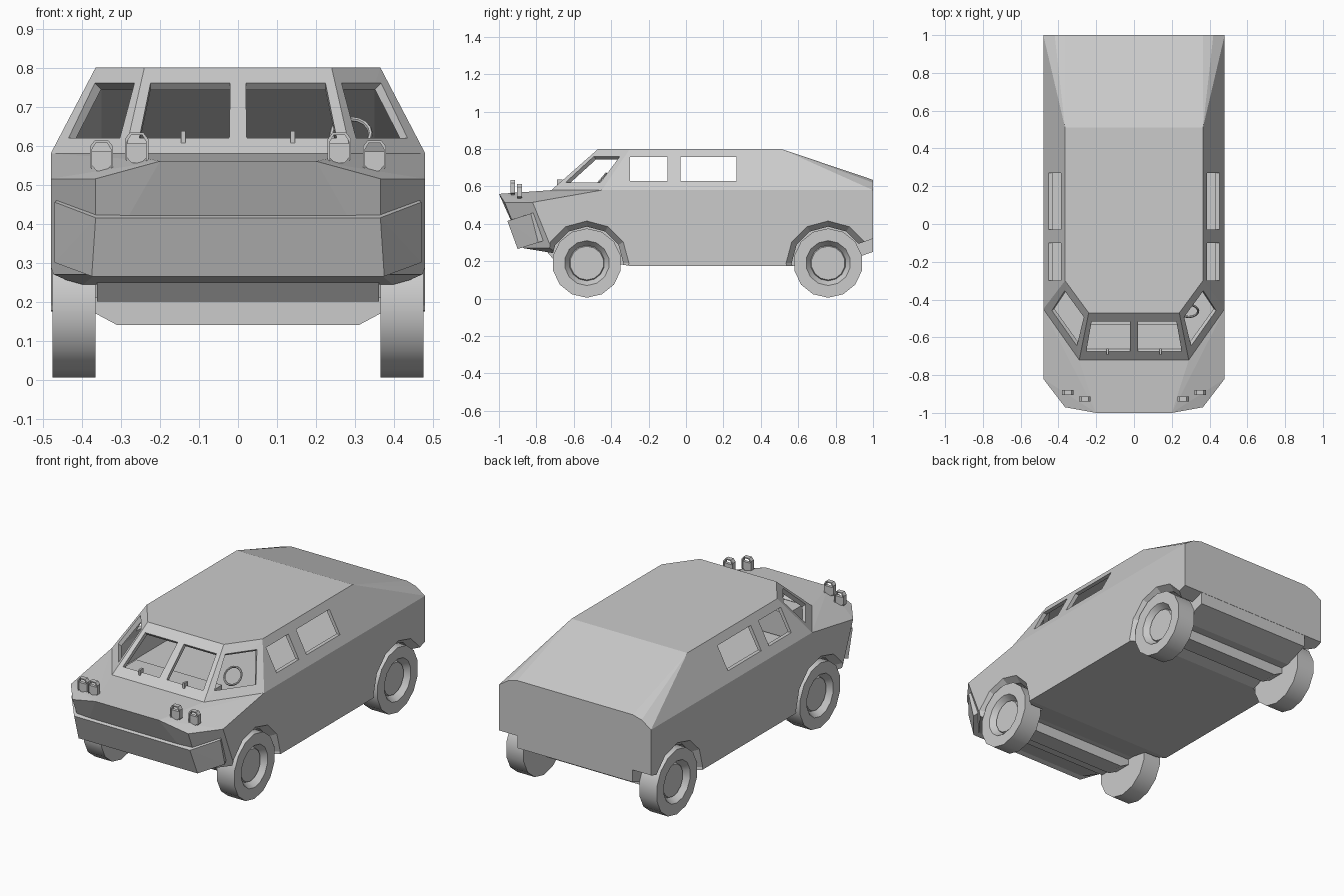
import bpy, bmesh, math
from mathutils import Vector, Matrix

cube = bpy.data.objects.get("Cube")
if cube:
    bpy.data.objects.remove(cube, do_unlink=True)

grey = bpy.data.materials.new("plain_grey")
grey.use_nodes = True
grey.diffuse_color = (0.6, 0.6, 0.6, 1)
bsdf = next(n for n in grey.node_tree.nodes if n.type == "BSDF_PRINCIPLED")
bsdf.inputs["Base Color"].default_value = (0.6, 0.6, 0.6, 1)


def finish(name, bm):
    bmesh.ops.recalc_face_normals(bm, faces=bm.faces[:])
    mesh = bpy.data.meshes.new(name)
    bm.to_mesh(mesh)
    bm.free()
    mesh.materials.append(grey)
    ob = bpy.data.objects.new(name, mesh)
    bpy.context.collection.objects.link(ob)
    return ob


def hull(name, points, mirror=True):
    """Convex solid around the points, mirrored in x by default."""
    pts = [Vector(p) for p in points]
    if mirror:
        pts += [Vector((-p.x, p.y, p.z)) for p in pts]
    bm = bmesh.new()
    for p in pts:
        bm.verts.new(p)
    bmesh.ops.convex_hull(bm, input=bm.verts[:])
    bmesh.ops.delete(bm, geom=[v for v in bm.verts if not v.link_faces], context="VERTS")
    bmesh.ops.dissolve_limit(bm, angle_limit=0.01, verts=bm.verts[:], edges=bm.edges[:])
    return finish(name, bm)


def box(name, lo, hi):
    return hull(name, [(x, y, z) for x in (lo[0], hi[0]) for y in (lo[1], hi[1])
                       for z in (lo[2], hi[2])], False)


def spin_x(name, profile, sides, centre, side):
    """Closed (radius, x) profile revolved about the x axis."""
    bm = bmesh.new()
    rings = []
    for r, x in profile:
        ring = []
        for i in range(sides):
            a = math.tau * i / sides
            ring.append(bm.verts.new((side * x, centre[0] + r * math.sin(a),
                                      centre[1] + r * math.cos(a))))
        rings.append(ring)
    for a, b in zip(rings, rings[1:]):
        for i in range(sides):
            j = (i + 1) % sides
            bm.faces.new((a[i], a[j], b[j], b[i]))
    bm.faces.new(rings[0])
    bm.faces.new(rings[-1])
    return finish(name, bm)


def cut(ob, cutters):
    for c in cutters:
        c.hide_render = True
        m = ob.modifiers.new("cut", "BOOLEAN")
        m.operation, m.solver, m.object = "DIFFERENCE", "EXACT", c
    bpy.context.view_layer.update()
    dg = bpy.context.evaluated_depsgraph_get()
    mesh = bpy.data.meshes.new_from_object(ob.evaluated_get(dg))
    ob.modifiers.clear()
    ob.data = mesh


def pane(quad, u0, u1, v0=0.18, v1=0.82):
    """Cutter through a window placed inside a sloped four-sided panel."""
    tl, tr, br, bl = [Vector(p) for p in quad]
    n = (tr - tl).cross(bl - tl).normalized() * 0.07
    pts = []
    for u, v in ((u0, v0), (u1, v0), (u1, v1), (u0, v1)):
        p = tl.lerp(tr, u).lerp(bl.lerp(br, u), v)
        pts += [p + n, p - n]
    return pts


# Body shell: cabin above the belt line, lower hull below it
cabin = hull("cabin", [
    (.24, -.47, .8), (.365, -.3, .8), (.365, .51, .8),
    (.29, -.72, .58), (.48, -.45, .58), (.48, 1, .58),
    (.42, 1, .62), (.365, 1, .635)])
lower_body = hull("lower_body", [
    (.2, -1, .56), (.365, -.97, .515), (.48, -.82, .515),
    (.29, -.72, .58), (.48, -.45, .58), (.48, 1, .58),
    (.365, -.87, .27), (.48, -.72, .27),
    (.48, -.3, .175), (.48, .58, .175), (.48, 1, .32)])
cavity = hull("cavity_cutter", [
    (.23, -.455, .78), (.35, -.29, .78), (.35, .5, .78),
    (.275, -.69, .58), (.46, -.435, .58), (.46, .98, .58), (.35, .98, .615),
    (.275, -.69, .45), (.46, -.435, .45), (.46, .98, .45)])

# Window openings
half_screen = [(0, -.47, .8), (.24, -.47, .8), (.29, -.72, .58), (0, -.72, .58)]
corner = [(.24, -.47, .8), (.365, -.3, .8), (.48, -.45, .58), (.29, -.72, .58)]
windows = [box("window_cutter", (-.6, a, .63), (.6, b, .757))
           for a, b in ((-.3, -.1), (-.03, .27))]
for quad, u0, u1 in ((half_screen, .08, .9), (corner, .12, .86)):
    pts = pane(quad, u0, u1)
    for s in (1, -1):
        windows.append(hull("window_cutter", [(s * p.x, p.y, p.z) for p in pts], False))
cut(cabin, [cavity] + windows)

# Wheel arches with a bevelled lip
AXLES = {"front": -.53, "rear": .76}
SIDES = {"left": 1, "right": -1}
arches = [spin_x("arch_cutter", [(.195, .36), (.195, .44), (.225, .48), (.225, .55)],
                 12, (y, .19), s)
          for y in AXLES.values() for s in SIDES.values()]
cut(lower_body, [cavity] + arches)
for c in [cavity] + windows + arches:
    bpy.data.objects.remove(c, do_unlink=True)

# Underbody between the wheels
hull("underbody", [(.362, y, z) for y, z in (
    (-.76, .3), (-.76, .27), (-.7, .2), (.86, .2), (.92, .25), (.999, .25), (.999, .4), (-.3, .4))])

# Axles and wheels
for end, y in AXLES.items():
    hull(end + "_axle", [(x, y + d, z) for d in (-.05, .05)
                         for x, z in ((.366, .21), (.366, .17), (.31, .14))])
    for side, s in SIDES.items():
        wheel = spin_x(end + "_wheel_" + side, [
            (.13, .365), (.185, .365), (.185, .475), (.12, .475),
            (.095, .44), (.09, .45)], 14, (y, .19), s)
        bpy.ops.object.select_all(action="DESELECT")
        wheel.select_set(True)
        bpy.context.view_layer.objects.active = wheel
        bpy.ops.object.shade_smooth_by_angle(angle=math.radians(30))

# Wrap-around front bumper
for part, top_a, top_b, low_b, low_a in (
        ("centre", (-.365, -.955, .415), (.365, -.955, .415), (.375, -.9, .265), (-.375, -.9, .265)),
        ("left", (.365, -.955, .415), (.47, -.83, .455), (.47, -.79, .3), (.375, -.9, .265)),
        ("right", (-.365, -.955, .415), (-.47, -.83, .455), (-.47, -.79, .3), (-.375, -.9, .265))):
    front = [Vector(p) for p in (top_a, top_b, low_b, low_a)]
    back = [p + Vector((-p.x * .03, .035, .012)) for p in front]
    hull("bumper_" + part, front + back, False)

# Headlamps with guard hoops
for side, s in SIDES.items():
    for part, x, y, z in (("inner", .26, -.935, .555), ("outer", .35, -.9, .535)):
        x *= s
        outline = [(-.026, .015), (-.026, .05), (.026, .05), (.026, .015), (.012, 0), (-.012, 0)]
        hull("headlamp_%s_%s" % (part, side),
             [(x + a, y + d, z + b) for a, b in outline for d in (0, .018)], False)
        hoop = [(-.03, .01), (-.03, .062), (-.018, .078), (.018, .078), (.03, .062), (.03, .01)]
        bm = bmesh.new()
        loops = []
        for a, b in hoop:
            loops.append([bm.verts.new((x + a * k, y + d, z + b - e))
                          for k, e, d in ((1, 0, -.004), (1, 0, .022), (.8, .006, .022), (.8, .006, -.004))])
        for p, q in zip(loops, loops[1:]):
            for i in range(4):
                bm.faces.new((p[i], p[(i + 1) % 4], q[(i + 1) % 4], q[i]))
        bm.faces.new(loops[0])
        bm.faces.new(loops[-1])
        finish("lamp_guard_%s_%s" % (part, side), bm)

# Wiper stubs and cabin fittings
for side, s in SIDES.items():
    box("wiper_" + side, (s * .14 - .006, -.69, .6), (s * .14 + .006, -.66, .637))
box("dashboard", (-.27, -.67, .46), (.27, -.53, .6))
bpy.ops.mesh.primitive_torus_add(major_segments=16, minor_segments=6, major_radius=.05,
                                 minor_radius=.006, location=(.29, -.46, .63),
                                 rotation=(math.radians(50), 0, 0))
steering = bpy.context.object
steering.name = "steering_wheel"
steering.data.materials.append(grey)
